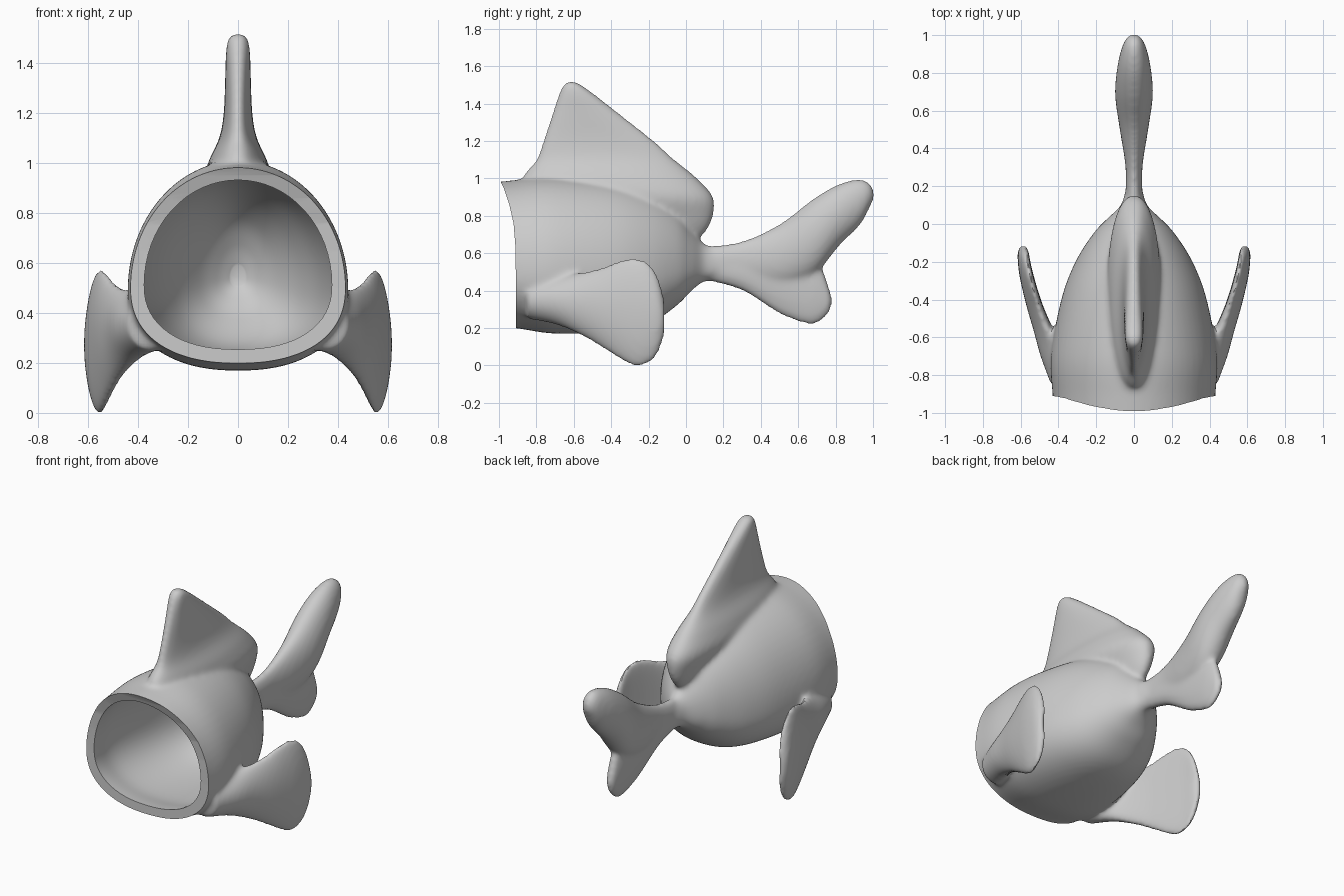
import bpy, bmesh
from math import cos, sin, tau, radians

if "Cube" in bpy.data.objects:
    bpy.data.objects.remove(bpy.data.objects["Cube"])


def catmull(a, b, c, d, t):
    return [0.5 * (2*q + (r-p)*t + (2*p-5*q+4*r-s)*t*t + (3*q-p-3*r+s)*t**3)
            for p, q, r, s in zip(a, b, c, d)]


def loft(name, sections, axis='y', mid=0.5, power=2.0, low_power=2.0, bow=0.0, sign=1, steps=6, n=64):
    """Smooth loft; a section is (position, centre x, half width, low, high)."""
    s = [sections[0]] + list(sections) + [sections[-1]]
    rows = [catmull(*s[i:i+4], k/steps) for i in range(len(s)-3) for k in range(steps)]
    rows.append(sections[-1])
    bm = bmesh.new()
    rings = []
    for t, cx, hw, lo, hi in rows:
        hw = max(hw, 0.004)
        m = lo + (hi-lo)*mid
        ring = []
        for k in range(n):
            c, d = cos(tau*k/n), sin(tau*k/n)
            e = 2/(power if d > 0 else low_power)
            u = abs(c)**e * (1 if c > 0 else -1)
            v = abs(d)**e * (1 if d > 0 else -1)
            x = sign*(cx + hw*u - bow*v*v)
            w = m + v*((hi-m) if v > 0 else (m-lo))
            ring.append(bm.verts.new((x, t, w) if axis == 'y' else (x, w, t)))
        rings.append(ring)
    for a, b in zip(rings, rings[1:]):
        for k in range(n):
            bm.faces.new((a[k], a[(k+1) % n], b[(k+1) % n], b[k]))
    bm.faces.new(rings[0])
    bm.faces.new(rings[-1])
    return finish(name, bm)


def finish(name, bm):
    bmesh.ops.recalc_face_normals(bm, faces=bm.faces[:])
    me = bpy.data.meshes.new(name)
    bm.to_mesh(me)
    bm.free()
    ob = bpy.data.objects.new(name, me)
    bpy.context.collection.objects.link(ob)
    return ob


def apply(ob, kind, **settings):
    bpy.context.view_layer.objects.active = ob
    m = ob.modifiers.new(kind.title(), kind)
    for key, value in settings.items():
        setattr(m, key, value)
    bpy.ops.object.modifier_apply(modifier=m.name)


# Egg-shaped body
body_sections = [
    (-1.10, 0, .425, .205, .97), (-.92, 0, .43, .20, .99), (-.70, 0, .44, .17, 1.01),
    (-.40, 0, .385, .18, .98), (-.20, 0, .31, .22, .92), (-.05, 0, .215, .32, .83),
    (.03, 0, .14, .40, .73), (.10, 0, .07, .45, .65), (.20, 0, .04, .47, .62)]
body = loft("fish_body", body_sections, mid=.38, low_power=2.3)

# Dorsal fin, lofted upwards
dorsal = loft("dorsal_fin", [
    (.66, 0, .04, -.5, .05), (.72, 0, .08, -.6, .11), (.80, 0, .11, -.7, .145),
    (.90, 0, .14, -.80, .145), (1.0, 0, .12, -.87, .06), (1.1, 0, .075, -.80, -.06),
    (1.2, 0, .057, -.765, -.17), (1.35, 0, .051, -.715, -.36), (1.45, 0, .048, -.68, -.49),
    (1.50, 0, .038, -.655, -.56), (1.52, 0, .015, -.63, -.6)], axis='z', power=2.2, low_power=2.2)

# Two tail lobes
upper = loft("tail_upper_lobe", [
    (-.05, 0, .05, .45, .64), (.12, 0, .045, .45, .64), (.30, 0, .045, .45, .665),
    (.50, 0, .075, .42, .755), (.68, 0, .10, .48, .89), (.82, 0, .09, .64, .97),
    (.93, 0, .066, .75, .995), (.985, 0, .04, .85, .97), (1.005, 0, .01, .89, .93)])
lower = loft("tail_lower_lobe", [
    (.10, 0, .04, .455, .60), (.30, 0, .045, .40, .60), (.50, 0, .045, .275, .62),
    (.65, 0, .042, .22, .60), (.72, 0, .035, .235, .54), (.765, 0, .025, .28, .42),
    (.78, 0, .01, .32, .37)])

# Pectoral fins, mirrored
side_fins = [loft("side_fin", [
    (-.85, .36, .08, .25, .45), (-.70, .42, .075, .22, .47), (-.57, .475, .055, .165, .495),
    (-.45, .52, .045, .095, .525), (-.35, .55, .04, .03, .565), (-.27, .57, .037, -.005, .578),
    (-.20, .583, .032, .01, .55), (-.15, .588, .028, .06, .48), (-.115, .59, .012, .15, .36)],
    bow=.02, sign=s, low_power=2.2) for s in (1, -1)]

# Fuse the parts and soften the joints
for ob in bpy.context.scene.objects:
    ob.select_set(True)
bpy.context.view_layer.objects.active = body
bpy.ops.object.join()
apply(body, 'REMESH', mode='VOXEL', voxel_size=.013)
apply(body, 'SMOOTH', factor=.5, iterations=14)

# Hollow the inside
wall = .055
inner = [(t, 0, hw-wall, lo+wall, hi-wall) for t, _, hw, lo, hi in body_sections[:-2]]
inner[0] = (-1.3,) + inner[0][1:]
inner.append((.07, 0, .03, .51, .59))
cavity = loft("cavity_cutter", inner, mid=.38, low_power=2.3)

# Trim the mouth to its curved side profile
bm = bmesh.new()
edge = [(-1.4, 1.2), (-1.03, 1.2), (-1.0, 1.0), (-.975, .95), (-.945, .86), (-.922, .76),
        (-.913, .65), (-.91, .5), (-.91, 0), (-1.4, 0)]
face = bm.faces.new([bm.verts.new((-.8, y, z)) for y, z in edge])
ext = bmesh.ops.extrude_face_region(bm, geom=[face])
bmesh.ops.translate(bm, vec=(1.6, 0, 0), verts=[v for v in ext['geom'] if isinstance(v, bmesh.types.BMVert)])
mouth = finish("mouth_cutter", bm)

for cutter in (cavity, mouth):
    apply(body, 'BOOLEAN', operation='DIFFERENCE', solver='EXACT', object=cutter)
    bpy.data.objects.remove(cutter)

bpy.ops.object.select_all(action='DESELECT')
body.select_set(True)
bpy.context.view_layer.objects.active = body
bpy.ops.object.shade_smooth_by_angle(angle=radians(40))
